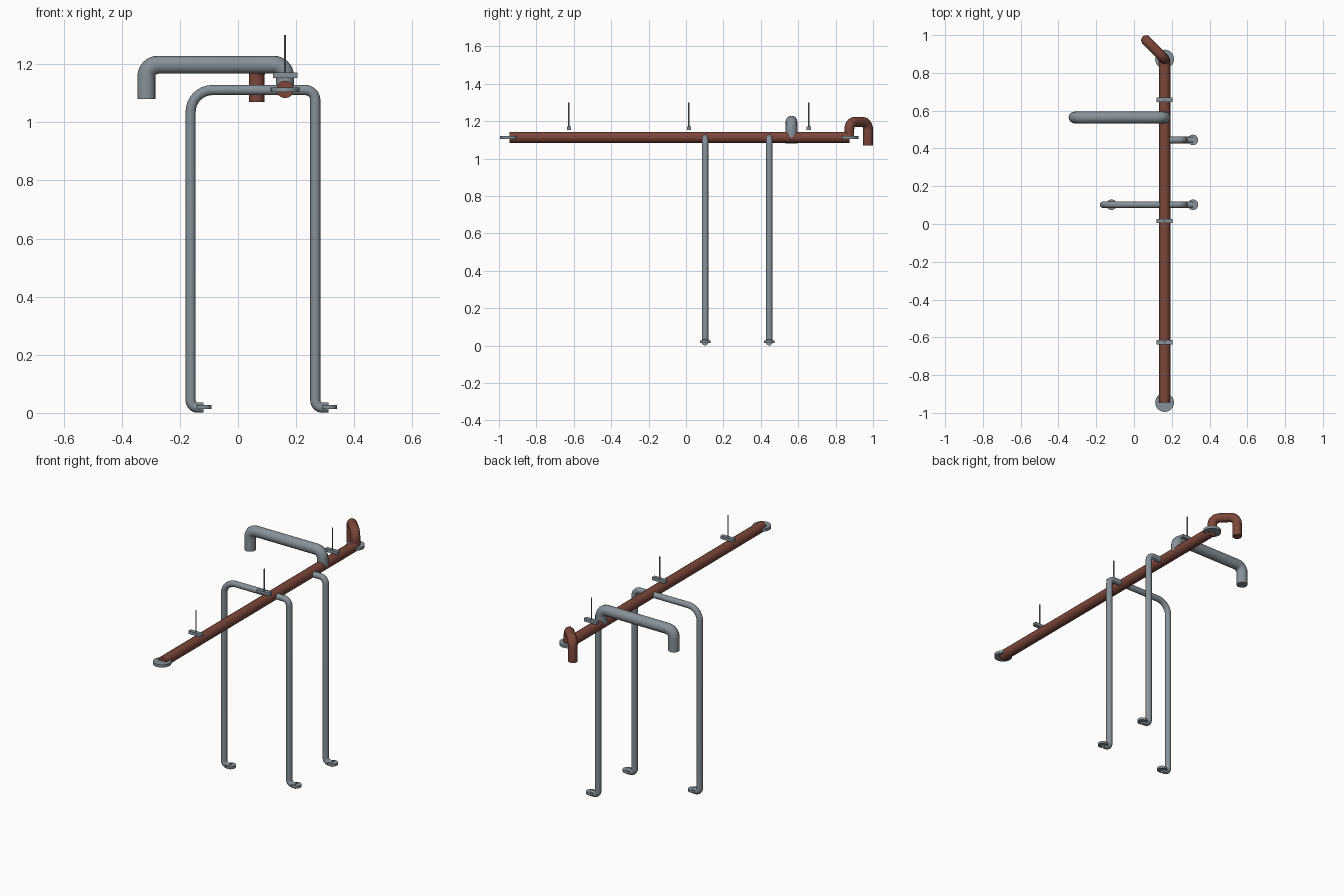
import bpy
import math
from mathutils import Vector

if "Cube" in bpy.data.objects:
    bpy.data.objects.remove(bpy.data.objects["Cube"])


def material(name, rgb):
    m = bpy.data.materials.new(name)
    m.diffuse_color = (*rgb, 1)
    m.use_nodes = True
    m.node_tree.nodes["Principled BSDF"].inputs["Base Color"].default_value = m.diffuse_color
    return m


RUST = material("rust_brown", (0.20, 0.062, 0.042))
STEEL = material("steel_grey", (0.24, 0.285, 0.315))


def fillet(points, radii):
    """Round each inner corner of a path with an arc of the given radius."""
    pts = [Vector(p) for p in points]
    path = [pts[0]]
    for a, p, b, r in zip(pts, pts[1:], pts[2:], radii):
        u, v = (a - p).normalized(), (b - p).normalized()
        centre = p + (u + v) * r          # all corners are right angles
        for i in range(9):
            t = math.pi / 2 * i / 8
            path.append(centre - v * r * math.cos(t) - u * r * math.sin(t))
    return path + [pts[-1]]


def pipe(name, points, radius, mat, radii=()):
    curve = bpy.data.curves.new(name, "CURVE")
    curve.dimensions = "3D"
    curve.bevel_depth = radius
    curve.bevel_resolution = 6
    curve.use_fill_caps = True
    path = fillet(points, radii)
    spline = curve.splines.new("POLY")
    spline.points.add(len(path) - 1)
    for sp, p in zip(spline.points, path):
        sp.co = (*p, 1)
    ob = bpy.data.objects.new(name, curve)
    bpy.context.collection.objects.link(ob)
    bpy.ops.object.select_all(action="DESELECT")
    bpy.context.view_layer.objects.active = ob
    ob.select_set(True)
    bpy.ops.object.convert(target="MESH")
    finish(bpy.context.object, name, mat)


def finish(ob, name, mat):
    ob.name = name
    ob.data.materials.clear()
    ob.data.materials.append(mat)
    bpy.ops.object.shade_smooth_by_angle(angle=math.radians(40))


def cylinder(name, location, radius, depth, sides=24):
    bpy.ops.mesh.primitive_cylinder_add(vertices=sides, radius=radius,
                                        depth=depth, location=location)
    finish(bpy.context.object, name, STEEL)


def box(name, location, size):
    bpy.ops.mesh.primitive_cube_add(size=1, location=location)
    ob = bpy.context.object
    ob.scale = size
    bpy.ops.object.transform_apply(location=False, rotation=False)
    ob.name = name
    ob.data.materials.append(STEEL)


MX, MZ = 0.162, 1.113                     # main pipe axis
Y0, Y1 = -0.945, 0.873

# Main pipe with a flat flange at each end
pipe("main_pipe", [(MX, Y0, MZ), (MX, Y1, MZ)], 0.03, RUST)
for name, y in (("front_flange", Y0), ("back_flange", Y1)):
    cylinder(name, (MX, y, MZ - 0.001), 0.05, 0.016)

# Diagonal gooseneck at the back end
pipe("gooseneck", [(MX, Y1, MZ), (MX, Y1, 1.196), (0.064, 0.973, 1.196),
                   (0.064, 0.973, 1.07)], 0.0265, RUST, (0.04, 0.04))

# Large side branch
pipe("side_branch", [(MX, 0.564, MZ), (MX, 0.564, 1.198),
                     (-0.315, 0.564, 1.198), (-0.315, 0.564, 1.08)],
     0.031, STEEL, (0.04, 0.04))

# Thin drop pipes: a full frame and a single leg
FZ, DR = 0.018, 0.0175
LX, RX, TOP = -0.163, 0.266, 1.111
LF, RF = -0.119, 0.312
pipe("drop_frame", [(LF, 0.102, FZ), (LX, 0.102, FZ), (LX, 0.102, TOP),
                    (RX, 0.102, TOP), (RX, 0.102, FZ), (RF, 0.102, FZ)],
     DR, STEEL, (0.025, 0.075, 0.035, 0.025))
pipe("drop_leg", [(MX, 0.445, TOP), (RX, 0.445, TOP), (RX, 0.445, FZ),
                  (RF, 0.445, FZ)], DR, STEEL, (0.035, 0.025))
for i, (x, y) in enumerate(((LF, 0.102), (RF, 0.102), (RF, 0.445))):
    cylinder(f"foot_flange_{i + 1}", (x, y, FZ + 0.003), 0.028, 0.014)

# Hangers: plate and rod above the main pipe
for i, y in enumerate((-0.626, 0.016, 0.657)):
    box(f"hanger_plate_{i + 1}", (MX, y, 1.162), (0.084, 0.023, 0.018))
    cylinder(f"hanger_rod_{i + 1}", (MX, y, 1.23), 0.004, 0.14, 8)
